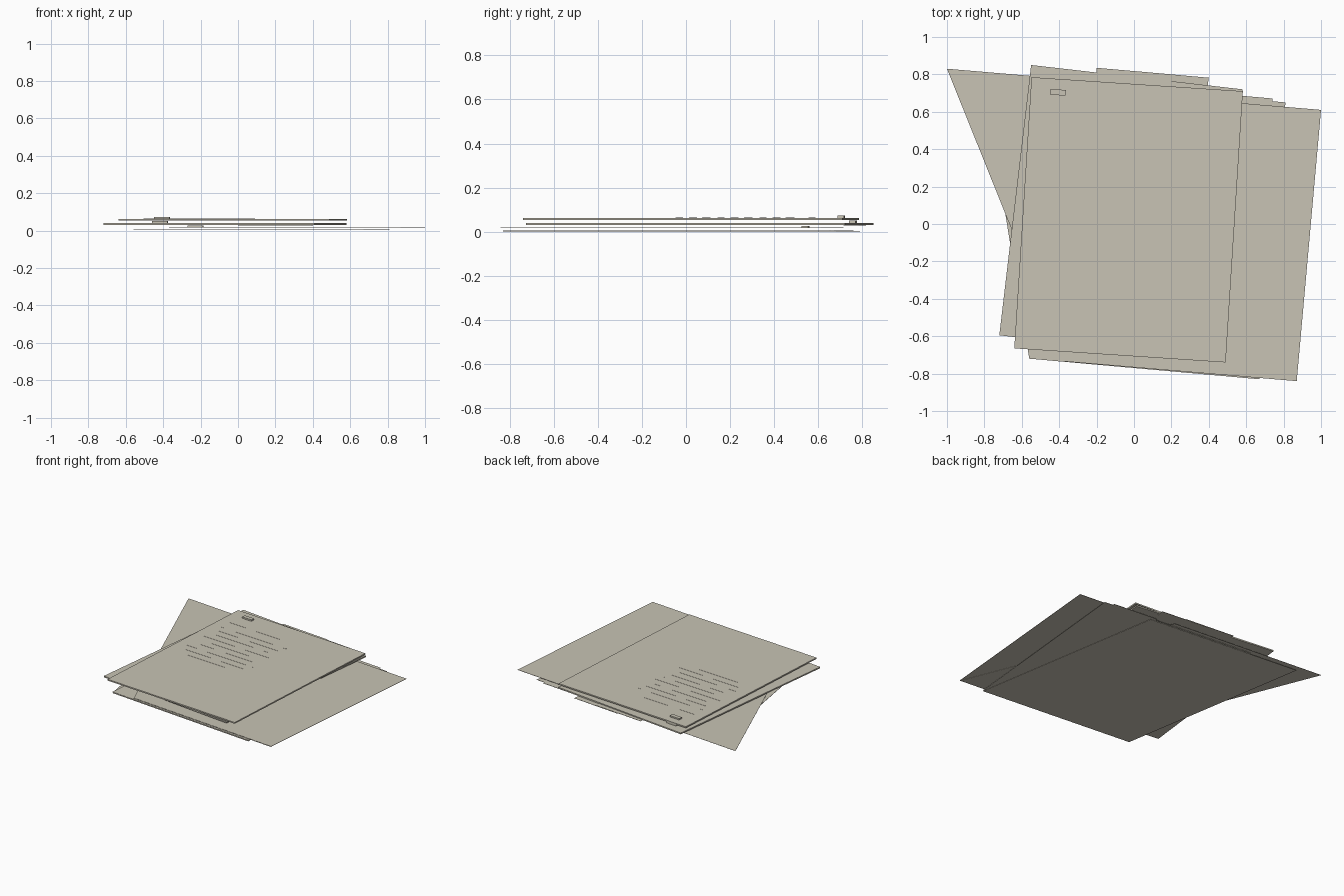
import bpy
from mathutils import Vector

if "Cube" in bpy.data.objects:
    bpy.data.objects.remove(bpy.data.objects["Cube"])

cream = bpy.data.materials.new("cream paper")
cream.use_nodes = True
COLOUR = (0.58, 0.55, 0.46, 1)
cream.diffuse_color = COLOUR
cream.node_tree.nodes["Principled BSDF"].inputs["Base Color"].default_value = COLOUR


def slab(name, corners, z, thick):
    """Flat piece extruded upward from a counter-clockwise outline."""
    n = len(corners)
    verts = [(x, y, h) for h in (z, z + thick) for x, y in corners]
    faces = [list(range(n))[::-1], list(range(n, 2 * n))]
    faces += [(i, (i + 1) % n, n + (i + 1) % n, n + i) for i in range(n)]
    mesh = bpy.data.meshes.new(name)
    mesh.from_pydata(verts, [], faces)
    mesh.materials.append(cream)
    obj = bpy.data.objects.new(name, mesh)
    bpy.context.collection.objects.link(obj)
    return obj


def leaf(name, start, along, up, z, thick):
    """Parallelogram sheet from its front left corner and two edges."""
    a, u, v = Vector(start), Vector(along), Vector(up)
    return slab(name, [a, a + u, a + u + v, a + v], z, thick)


# Bottom folder: a splayed leaf and a square leaf sharing the front fold
leaf("bottom_folder_back", (-0.56, -0.72), (1.23, -0.11), (-0.25, 1.51), 0.0, 0.002)
leaf("bottom_folder_front", (-0.56, -0.72), (1.23, -0.11), (0.14, 1.48), 0.007, 0.002)
leaf("bottom_folder_tab", (0.38, 0.67), (0.36, -0.032), (0.0, 0.033), 0.007, 0.002)

# Second folder, opened the same way
leaf("open_folder_back", (-0.37, -0.735), (1.24, -0.105), (-0.63, 1.565), 0.014, 0.001)
leaf("open_folder_front", (-0.37, -0.735), (1.24, -0.105), (0.13, 1.45), 0.017, 0.002)

# Closed folder with its index tabs
leaf("closed_folder", (-0.72, -0.595), (1.13, -0.13), (0.17, 1.445), 0.03, 0.01)
leaf("closed_folder_left_tab", (-0.2, 0.77), (0.4, -0.035), (0.0, 0.065), 0.03, 0.002)
leaf("closed_folder_right_tab", (0.0, 0.75), (0.39, -0.035), (0.01, 0.067), 0.026, 0.002)

# Top document
leaf("top_document", (-0.64, -0.665), (1.13, -0.075), (0.092, 1.45), 0.053, 0.01)

# Clips, one for each layer
for name, x, y, z, tall in (("top_clip", -0.45, 0.692, 0.063, 0.011),
                            ("closed_folder_clip", -0.46, 0.745, 0.04, 0.011),
                            ("open_folder_clip", -0.27, 0.53, 0.019, 0.008)):
    leaf(name, (x, y), (0.083, -0.006), (0.003, 0.03), z, tall)

# Ruled lines on the top document, as thin raised strips
rows = [(-0.485, 0.585, 0.445)]
for i in range(9):
    rows.append((-0.49 + 0.028 * (i % 3) - 0.008 * (i // 3),
                 0.49 - 0.0633 * i, 0.58 - 0.06 * (i % 3)))
for i, (x, y, length) in enumerate(rows):
    leaf(f"ruled_line_{i + 1}", (x, y - 0.002), (length, -0.062 * length),
         (0.0, 0.004), 0.063, 0.001)
